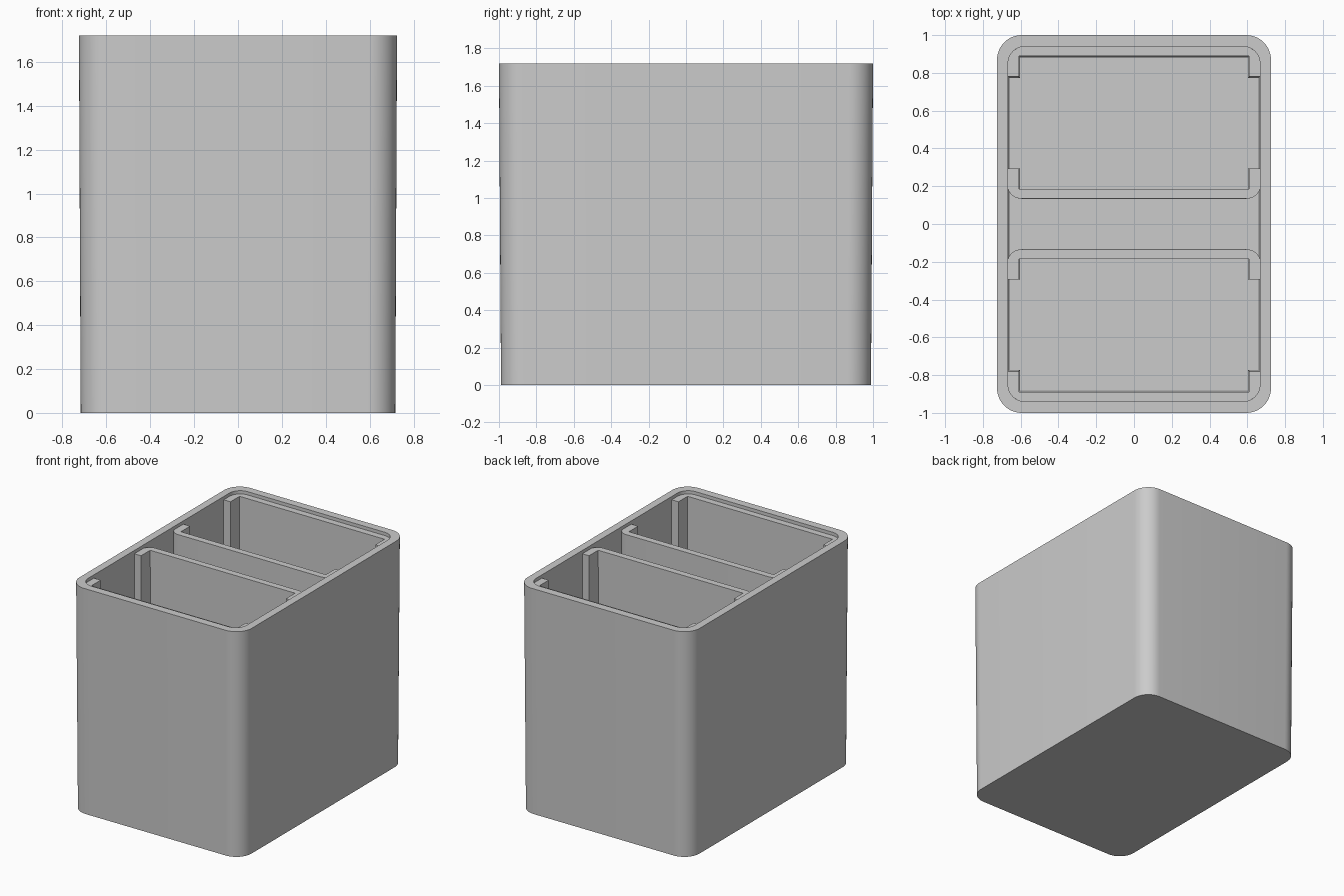
import bpy
import bmesh
from math import radians, sin, cos, pi

if "Cube" in bpy.data.objects:
    bpy.data.objects.remove(bpy.data.objects["Cube"], do_unlink=True)

HEIGHT = 1.72
FLOOR = 0.06
INSERT_TOP = HEIGHT - 0.025   # compartment walls sit just under the rim
DRAFT = 0.989                 # everything narrows slightly towards the base
CAVITY_X, CAVITY_Y = 0.667, 0.94

grey = bpy.data.materials.new("plain grey")
grey.use_nodes = True
colour = (0.6, 0.6, 0.6, 1)
grey.diffuse_color = colour
grey.node_tree.nodes["Principled BSDF"].inputs["Base Color"].default_value = colour


def arc(cx, cy, r, start, steps=12):
    """Quarter circle, anticlockwise from the start angle in degrees."""
    angles = [radians(start) + pi / 2 * i / steps for i in range(steps + 1)]
    return [(cx + r * cos(a), cy + r * sin(a)) for a in angles]


def rounded_rect(hx, hy, r):
    x, y = hx - r, hy - r
    return (arc(x, y, r, 0) + arc(-x, y, r, 90)
            + arc(-x, -y, r, 180) + arc(x, -y, r, 270))


def loft(name, rings):
    """Skin a list of (outline, height) rings and cap both ends."""
    bm = bmesh.new()
    loops = []
    for outline, z in rings:
        s = DRAFT + (1 - DRAFT) * z / HEIGHT
        loops.append([bm.verts.new((x * s, y * s, z)) for x, y in outline])
    n = len(loops[0])
    for low, high in zip(loops, loops[1:]):
        for i in range(n):
            j = (i + 1) % n
            bm.faces.new((low[i], low[j], high[j], high[i]))
    bm.faces.new(loops[0][::-1])
    bm.faces.new(loops[-1])
    bmesh.ops.recalc_face_normals(bm, faces=bm.faces[:])
    mesh = bpy.data.meshes.new(name)
    bm.to_mesh(mesh)
    bm.free()
    mesh.materials.append(grey)
    obj = bpy.data.objects.new(name, mesh)
    bpy.context.collection.objects.link(obj)
    bpy.ops.object.select_all(action='DESELECT')
    obj.select_set(True)
    bpy.context.view_layer.objects.active = obj
    bpy.ops.object.shade_smooth_by_angle(angle=radians(30))
    return obj


def channel(name, back, front, tip, r, side):
    """Long wall across the box with a short return post at each end."""
    hx, inner = CAVITY_X + 0.003, 0.61
    d = 1 if tip > back else -1
    corner = [(x, back + d * (y + r)) for x, y in arc(hx - r, 0, r, 270)]
    half = corner + [(hx, tip), (inner, tip), (inner, front)]
    outline = half + [(-x, y) for x, y in reversed(half)]
    outline = [(x, y * side) for x, y in outline]
    loft(name, [(outline, FLOOR - 0.01), (outline, INSERT_TOP)])


# Outer shell with its open cavity
outer = rounded_rect(0.725, 1.0, 0.13)
cavity = rounded_rect(CAVITY_X, CAVITY_Y, 0.09)
loft("outer_shell", [(outer, 0), (outer, HEIGHT), (cavity, HEIGHT), (cavity, FLOOR)])

# Compartment walls, mirrored front and back
for label, side in (("back", 1), ("front", -1)):
    channel(label + "_divider", 0.135, 0.185, 0.295, 0.07, side)
    channel(label + "_end_liner", CAVITY_Y + 0.003, 0.89, 0.78, 0.09, side)
